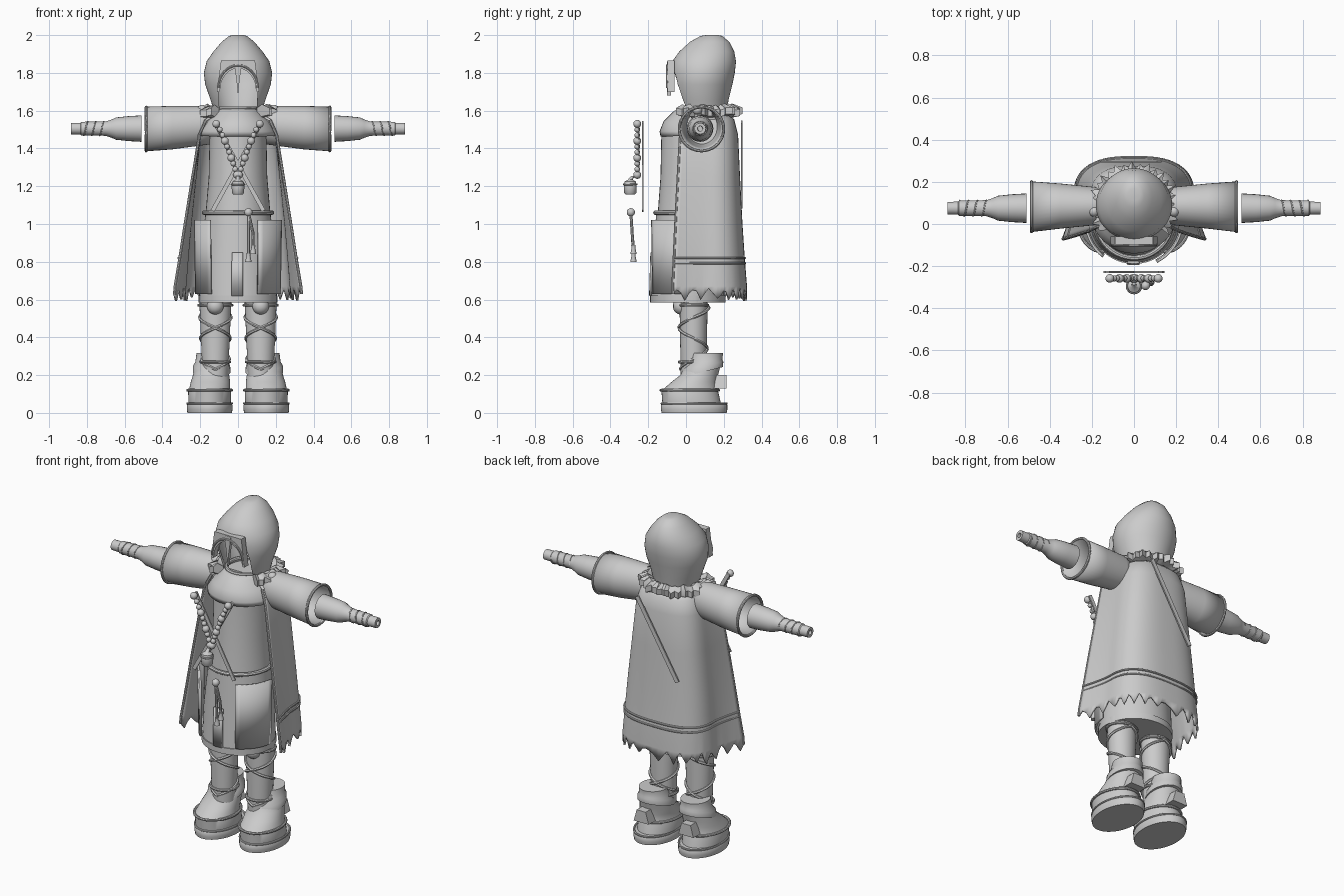
import bpy, bmesh, math, random
from mathutils import Vector

random.seed(4)
if "Cube" in bpy.data.objects:
    bpy.data.objects.remove(bpy.data.objects["Cube"])

mat = bpy.data.materials.new("pale_grey")
mat.use_nodes = True
GREY = (0.6, 0.6, 0.6, 1)
mat.diffuse_color = GREY
mat.node_tree.nodes["Principled BSDF"].inputs["Base Color"].default_value = GREY
TAU = math.tau


def finish(name, bm, thick=0):
    bmesh.ops.recalc_face_normals(bm, faces=bm.faces[:])
    me = bpy.data.meshes.new(name)
    bm.to_mesh(me)
    bm.free()
    ob = bpy.data.objects.new(name, me)
    bpy.context.collection.objects.link(ob)
    me.materials.append(mat)
    if thick:
        mod = ob.modifiers.new("thickness", 'SOLIDIFY')
        mod.thickness = thick
        mod.offset = 0
    bpy.ops.object.select_all(action='DESELECT')
    ob.select_set(True)
    bpy.context.view_layer.objects.active = ob
    bpy.ops.object.shade_smooth_by_angle(angle=math.radians(40))
    return ob


def grid(name, rows, wrap=False, loop=False, caps=False, thick=0):
    """Skin rows of points; wrap closes each row, loop joins last row to first."""
    bm = bmesh.new()
    vs = [[bm.verts.new(p) for p in r] for r in rows]
    n, m = len(vs), len(vs[0])
    for i in range(n if loop else n - 1):
        a, b = vs[i], vs[(i + 1) % n]
        for j in range(m if wrap else m - 1):
            k = (j + 1) % m
            bm.faces.new((a[j], a[k], b[k], b[j]))
    if caps:
        bm.faces.new(vs[0])
        bm.faces.new(vs[-1])
    return finish(name, bm, thick)


def loft(name, rings, n=32, along_x=0, caps=True, thick=0):
    """Rings are (height, centre a, centre b, radius a, radius b, tilt)."""
    rows = []
    for h, ca, cb, ra, rb, *tilt in rings:
        row = []
        for i in range(n):
            a, b = ra * math.cos(TAU * i / n), rb * math.sin(TAU * i / n)
            k = h + (tilt[0] * b if tilt else 0)
            row.append((along_x * k, ca + a, cb + b) if along_x else (ca + a, cb + b, k))
        rows.append(row)
    return grid(name, rows, wrap=True, caps=caps, thick=thick)


def tube(name, pts, r, cyclic=False, n=8):
    """Round cord along a path."""
    P = [Vector(p) for p in pts]
    rows = []
    for i, p in enumerate(P):
        if cyclic:
            t = P[(i + 1) % len(P)] - P[i - 1]
        else:
            t = P[min(i + 1, len(P) - 1)] - P[max(i - 1, 0)]
        u = t.cross(Vector((0.13, 0.21, 1))).normalized()
        v = t.cross(u).normalized()
        rows.append([p + r * (u * math.cos(TAU * k / n) + v * math.sin(TAU * k / n)) for k in range(n)])
    return grid(name, rows, wrap=True, loop=cyclic, caps=not cyclic)


def ellipse(z, cx, cy, rx, ry, n=40):
    return [(cx + rx * math.cos(TAU * i / n), cy + ry * math.sin(TAU * i / n), z) for i in range(n)]


def prism(name, outline, y0, y1):
    bm = bmesh.new()
    f = bm.faces.new([bm.verts.new((x, y0, z)) for x, z in outline])
    g = bmesh.ops.extrude_face_region(bm, geom=[f])["geom"]
    bmesh.ops.translate(bm, vec=(0, y1 - y0, 0), verts=[v for v in g if isinstance(v, bmesh.types.BMVert)])
    return finish(name, bm)


def ball(name, loc, r):
    bm = bmesh.new()
    bmesh.ops.create_uvsphere(bm, u_segments=14, v_segments=9, radius=r)
    bmesh.ops.translate(bm, vec=loc, verts=bm.verts[:])
    return finish(name, bm)


def strap(name, a, b, w, y):
    """Flat band between two (x, z) points."""
    d = Vector((b[0] - a[0], b[1] - a[1])).normalized() * w
    n = (-d.y, d.x)
    prism(name, [(a[0] + n[0], a[1] + n[1]), (a[0] - n[0], a[1] - n[1]),
                 (b[0] - n[0], b[1] - n[1]), (b[0] + n[0], b[1] + n[1])], y - .004, y + .004)


# hood with an arched face opening
hood = loft("hood", [(1.59, 0, .09, .12, .12), (1.66, 0, .085, .14, .135), (1.74, 0, .085, .168, .155),
                     (1.8, 0, .09, .175, .162), (1.86, 0, .096, .16, .163), (1.91, 0, .11, .125, .14),
                     (1.96, 0, .125, .082, .1), (1.99, 0, .135, .045, .055), (1.995, 0, .14, .028, .028)],
            n=48, thick=.012)
arch = [(.105 * math.cos(math.pi * i / 16), 1.72 + .12 * math.sin(math.pi * i / 16)) for i in range(17)]
cutter = prism("hood_cutter", [(.095, 1.55)] + arch + [(-.095, 1.55)], -.3, .03)
mod = hood.modifiers.new("opening", 'BOOLEAN')
mod.operation, mod.object, mod.solver = 'DIFFERENCE', cutter, 'EXACT'
bpy.context.view_layer.objects.active = hood
for m in ("thickness", "opening"):
    bpy.ops.object.modifier_apply(modifier=m)
bpy.data.objects.remove(cutter)
tube("hood_top_ring", ellipse(1.993, 0, .14, .027, .027, 20), .007, True)
prism("face_frame", [(.112, 1.7), (.09, 1.865), (-.09, 1.865), (-.112, 1.7), (-.1, 1.7)]
      + [(-.9 * x, 1.71 + (z - 1.72) * .95) for x, z in arch] + [(.1, 1.7)], -.098, -.06)
tube("face_arch_cord", [(x, -.1, z) for x, z in arch], .006)
prism("nose_guard", [(-.022, 1.86), (.022, 1.86), (.008, 1.76), (0, 1.68), (-.008, 1.76)], -.1, -.08)

# torso, belt, skirt
loft("tunic", [(1.05, 0, .03, .172, .18), (1.25, 0, .04, .155, .175), (1.5, 0, .05, .15, .18)], 40)
tube("belt", ellipse(1.06, 0, .02, .18, .182), .012, True)
loft("skirt", [(.6, 0, .01, .207, .195), (.8, 0, .012, .2, .185), (1.06, 0, .02, .172, .178)], 40)
loft("skirt_hem", [(.585, 0, .01, .208, .2), (.622, 0, .01, .208, .2)], 40)
loft("shoulder_cape", [(1.615, 0, .08, .1, .11), (1.59, 0, .07, .115, .135), (1.54, 0, .06, .165, .175),
                       (1.49, 0, .06, .2, .195), (1.465, 0, .06, .2, .19)], 40, caps=False, thick=.01)
tube("neck_ring", ellipse(1.612, 0, .08, .105, .115), .011, True)


def skirt_panel(name, a0, a1, z0, z1, rx0, rx1):
    rows = []
    for z, r in ((z0, rx0), (z1, rx1)):
        angs = [math.radians(a0 + (a1 - a0) * i / 8) for i in range(9)]
        rows.append([(r * math.cos(a), .012 + r * .95 * math.sin(a), z) for a in angs])
    grid(name, rows, thick=.012)


skirt_panel("left_hip_panel", -62, -5, .63, 1.02, .222, .228)
skirt_panel("right_hip_panel", -175, -130, .63, 1.02, .222, .228)
skirt_panel("front_panel", -99, -83, .62, .85, .212, .205)

# cloak: levels are (z, side width, back y, front edge width, front edge y)
LEVELS = [(1.585, .12, .215, .11, .02), (1.55, .175, .25, .17, -.01), (1.47, .2, .27, .205, -.03),
          (1.25, .225, .28, .24, -.042), (1, .252, .293, .28, -.055), (.82, .268, .305, .308, -.063),
          (.67, .28, .317, .333, -.07)]


def cloak_row(level, n=30, grow=0.0):
    z, w, yb, wf, yf = level
    row = []
    for i in range(-n, n + 1):
        s, t = (1 if i > 0 else -1), abs(i) / n
        if t < .7:
            a = t / .7 * math.pi / 2
            x, y = w * math.sin(a) ** .75, .12 + (yb - .12) * max(math.cos(a), 0) ** .75
        else:
            k = (t - .7) / .3
            x, y = w + (wf - w) * k ** 1.4, .12 + (yf - .12) * k
        row.append((s * (x + grow), y + (grow if t < .7 else 0), z))
    return row


rows = [cloak_row(l) for l in LEVELS]
rows.append([(x * 1.01, y, (.6 if i % 4 == 1 else .655 if i % 4 == 3 else .63) + random.uniform(-.01, .015))
             for i, (x, y, z) in enumerate(rows[-1])])
grid("cloak", rows, thick=.012)
for dz in (0, -.028):
    tube("cloak_trim", [(x, y, z + dz) for x, y, z in cloak_row(LEVELS[5], grow=.007)], .006)
for e in (0, -1):
    tube("cloak_front_edge", [r[e] for r in rows[1:]], .008)

# ragged collar around the neck
rows = []
for i in range(48):
    a = math.radians(-40 + 260 * i / 47)
    r = .198 + (.02, -.008, .008, -.014)[i % 4]
    z = 1.595 + random.uniform(-.008, .008)
    rows.append([(q * math.cos(a), .085 + q * math.sin(a) * .98, z + h)
                 for q, h in ((.13, .015), (.165, .035), (r, .015), (r, -.02), (.16, -.03), (.13, -.01))])
grid("ragged_collar", rows, wrap=True, caps=True)

for s, side in ((1, "left"), (-1, "right")):
    # arms
    loft(side + "_sleeve", [(.12, .085, 1.52, .075, .09), (.2, .085, 1.52, .087, .1), (.35, .085, 1.51, .102, .11),
                            (.485, .082, 1.503, .115, .113)], 36, along_x=s, caps=False, thick=.01)
    tube(side + "_cuff", [(s * .486, .082 + .118 * math.cos(TAU * i / 36), 1.503 + .116 * math.sin(TAU * i / 36))
                          for i in range(36)], .008, True)
    loft(side + "_forearm", [(.51, .075, 1.505, .07, .07), (.58, .075, 1.505, .066, .066),
                             (.645, .075, 1.505, .059, .059), (.67, .075, 1.505, .048, .048),
                             (.7, .075, 1.505, .038, .038), (.83, .075, 1.505, .036, .036),
                             (.835, .075, 1.505, .031, .031), (.885, .075, 1.505, .03, .03),
                             (.885, .075, 1.505, .014, .014), (.86, .075, 1.505, .013, .013)], 24, along_x=s)
    tube(side + "_wrist_wrap", [(s * (.7 + .0027 * i), .075 + .037 * math.cos(i * .4), 1.505 + .037 * math.sin(i * .4))
                                for i in range(48)], .004, n=6)
    ball(side + "_shoulder_knot", (s * .19, .06, 1.605), .026)

    # leg with crossed wraps and knee pad
    c = s * .12
    loft(side + "_leg", [(.16, c, .04, .066, .068), (.32, c, .04, .073, .07), (.62, c, .04, .086, .075)])
    for d in (1, -1):
        pts = []
        for i in range(65):
            t = i / 64
            a, r = d * t * TAU * 1.5 - math.pi / 2, .072 + .014 * t
            pts.append((c + r * math.cos(a), .04 + r * .95 * math.sin(a), .23 + .33 * t))
        tube(side + "_leg_wrap", pts, .008, n=6)
    for z, r in ((.27, .076), (.57, .088)):
        tube(side + "_leg_band", ellipse(z, c, .04, r, .076), .008, True)
    ball(side + "_knee_pad", (c, -.025, .565), .045)

    # boot
    b = s * .15
    loft(side + "_sole", [(0, b, .043, .118, .172), (.018, b, .043, .121, .176), (.04, b, .043, .121, .176),
                          (.05, b, .043, .116, .17)], 40)
    loft(side + "_boot", [(.05, b, .03, .112, .155), (.115, b, .02, .114, .15), (.13, b, .025, .108, .14),
                          (.165, b * .97, .045, .104, .12), (.2, b * .95, .07, .096, .1), (.24, b * .93, .085, .09, .095)], 40)
    tube(side + "_boot_welt", ellipse(.12, b, .02, .116, .152), .008, True)
    tube(side + "_sole_welt", ellipse(.05, b, .043, .118, .172), .006, True)
    loft(side + "_boot_cuff", [(.215, b * .93, .085, .1, .11, .25), (.25, b * .93, .09, .098, .108, .2),
                               (.27, b * .93, .1, .086, .092, .12), (.318, b * .93, .108, .08, .088, 0)], 36)
    prism(side + "_heel_spur", [(b - .05, .13), (b + .05, .13), (b + .03, .2), (b - .03, .2)], .12, .215)

    # crossed chest straps and beads
    strap(side + "_chest_strap", (s * .125, 1.54), (-s * .135, 1.07), .011, -.228)
    for i in range(10):
        t = i / 9
        ball(side + "_bead", (s * (.115 - .11 * t ** .8), -.258, 1.53 - .27 * t), .021 if i % 3 == 0 else .015)
    tube(side + "_bead_cord", [(s * .12, -.25, 1.54), (s * .05, -.25, 1.37), (0, -.25, 1.25)], .004)

# hanging bell and tassels
loft("bell", [(1.155, 0, -.295, .024, .024), (1.165, 0, -.295, .032, .032), (1.2, 0, -.295, .034, .034),
              (1.225, 0, -.295, .03, .03), (1.235, 0, -.295, .012, .012), (1.255, 0, -.28, .01, .01)], 20)
tube("bell_band", ellipse(1.21, 0, -.295, .034, .034, 20), .005, True)
ball("tassel_knob", (.055, -.292, 1.062), .022)
for x, z in ((.055, .8), (.08, .84)):
    tube("tassel_cord", [(.055, -.292, 1.06), (x, -.285, .95), (x, -.278, z + .03)], .008)
    loft("tassel", [(z, x, -.278, .017, .017), (z + .035, x, -.278, .01, .01), (z + .045, x, -.278, .012, .012)], 12)

# strap across the back
strap("back_strap", (.12, 1.54), (-.15, 1.09), .013, .296)
